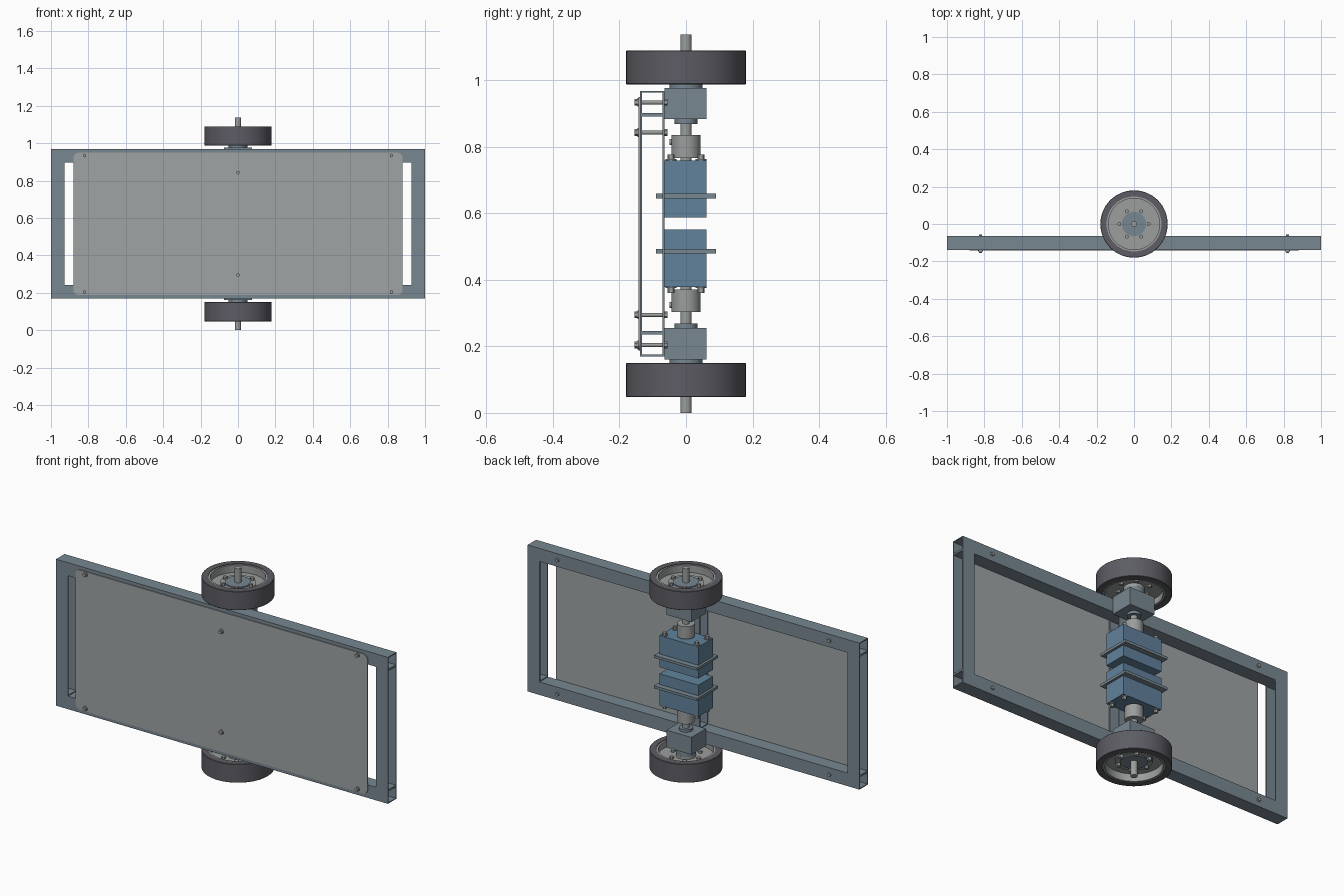
import bpy, bmesh, math
from mathutils import Matrix, Vector

cube = bpy.data.objects.get("Cube")
if cube:
    bpy.data.objects.remove(cube, do_unlink=True)

MID = 0.569   # height of the symmetry plane


def material(name, srgb):
    rgb = [((c + 0.055) / 1.055) ** 2.4 for c in srgb]
    m = bpy.data.materials.new(name)
    m.use_nodes = True
    m.diffuse_color = (*rgb, 1)
    m.node_tree.nodes["Principled BSDF"].inputs["Base Color"].default_value = (*rgb, 1)
    return m


slate = material("slate frame paint", (0.47, 0.53, 0.57))
blue = material("motor blue", (0.38, 0.51, 0.61))
grey = material("panel grey", (0.62, 0.64, 0.64))
steel = material("bare steel", (0.61, 0.62, 0.62))
rubber = material("tyre rubber", (0.36, 0.36, 0.39))


def finish(name, bm, mat, smooth=False):
    bmesh.ops.recalc_face_normals(bm, faces=bm.faces)
    mesh = bpy.data.meshes.new(name)
    bm.to_mesh(mesh)
    bm.free()
    mesh.materials.append(mat)
    ob = bpy.data.objects.new(name, mesh)
    bpy.context.collection.objects.link(ob)
    if smooth:
        bpy.ops.object.select_all(action="DESELECT")
        ob.select_set(True)
        bpy.context.view_layer.objects.active = ob
        bpy.ops.object.shade_smooth_by_angle(angle=math.radians(35))
    return ob


def box(name, x, y, z, mat):
    """Box from (low, high) ranges."""
    bm = bmesh.new()
    size = [abs(r[1] - r[0]) for r in (x, y, z)]
    mid = [(r[0] + r[1]) / 2 for r in (x, y, z)]
    bmesh.ops.create_cube(bm, size=1, matrix=Matrix.Translation(mid) @ Matrix.Diagonal((*size, 1)))
    return finish(name, bm, mat)


def tube(name, x, y, z, mat, wall=0.005):
    """Rectangular hollow section, open along x."""
    bm = bmesh.new()
    rings = []
    for w in (0, wall):
        a, b, c, d = y[0] + w, y[1] - w, z[0] + w, z[1] - w
        rings.append([bm.verts.new((x[0], p, q)) for p, q in ((a, c), (b, c), (b, d), (a, d))])
    outer, inner = rings
    faces = [bm.faces.new((outer[i], outer[(i + 1) % 4], inner[(i + 1) % 4], inner[i]))
             for i in range(4)]
    ext = bmesh.ops.extrude_face_region(bm, geom=faces, use_keep_orig=True)
    moved = [v for v in ext["geom"] if isinstance(v, bmesh.types.BMVert)]
    bmesh.ops.translate(bm, verts=moved, vec=(x[1] - x[0], 0, 0))
    return finish(name, bm, mat)


def rod(bm, start, end, radius, sides=6):
    """Cylinder between two points."""
    a, b = Vector(start), Vector(end)
    turn = (b - a).to_track_quat("Z", "Y").to_matrix().to_4x4()
    bmesh.ops.create_cone(bm, cap_ends=True, segments=sides, radius1=radius, radius2=radius,
                          depth=(b - a).length, matrix=Matrix.Translation((a + b) / 2) @ turn)


def lathe(name, profile, side, mat, steps=48):
    """Closed (radius, offset) profile turned round the axle."""
    bm = bmesh.new()
    vs = [bm.verts.new((r, 0, MID + side * h)) for r, h in profile]
    edges = [bm.edges.new((vs[i], vs[(i + 1) % len(vs)])) for i in range(len(vs))]
    bmesh.ops.spin(bm, geom=vs + edges, cent=(0, 0, 0), axis=(0, 0, 1),
                   angle=math.tau, steps=steps, use_merge=True)
    bmesh.ops.remove_doubles(bm, verts=bm.verts, dist=1e-5)
    return finish(name, bm, mat, True)


def axle_rods(name, pieces, side, mat, sides=32):
    bm = bmesh.new()
    for radius, low, high in pieces:
        rod(bm, (0, 0, MID + side * low), (0, 0, MID + side * high), radius, sides)
    return finish(name, bm, mat, True)


def span(side, low, high):
    return sorted((MID + side * low, MID + side * high))


# Frame: two long rails, two end uprights and a centre upright
DEPTH = (-0.138, -0.065)
for side, word in ((1, "upper"), (-1, "lower")):
    tube(word + "_rail", (-1, 1), DEPTH, span(side, 0.328, 0.399), slate)
for word, x in (("right_upright", (-1, -0.927)), ("left_upright", (0.927, 1)),
                ("centre_upright", (-0.037, 0.037))):
    tube(word, x, DEPTH, (MID - 0.328, MID + 0.328), slate)

# Front panel with rounded corners
bm = bmesh.new()
outline = []
for k in range(4):
    sx, sz = ((1, 1), (-1, 1), (-1, -1), (1, -1))[k]
    for i in range(7):
        t = math.radians(90 * k + 15 * i)
        outline.append(bm.verts.new((sx * 0.85 + 0.03 * math.cos(t), -0.143,
                                     MID + sz * 0.351 + 0.03 * math.sin(t))))
ext = bmesh.ops.extrude_face_region(bm, geom=[bm.faces.new(outline)], use_keep_orig=True)
bmesh.ops.translate(bm, vec=(0, 0.005, 0),
                    verts=[v for v in ext["geom"] if isinstance(v, bmesh.types.BMVert)])
finish("front_panel", bm, grey)

# Panel bolts with washers and nuts
bm = bmesh.new()
for x, h in ((-0.82, 0.365), (0.82, 0.365), (0, 0.274)):
    for side in (1, -1):
        z = MID + side * h
        for y0, y1, r, n in ((-0.15, -0.057, 0.006, 12), (-0.155, -0.146, 0.01, 6),
                             (-0.146, -0.143, 0.013, 16), (-0.065, -0.055, 0.01, 6)):
            rod(bm, (x, y0, z), (x, y1, z), r, n)
finish("panel_bolts", bm, steel)

# Drive train, repeated above and below the middle
TYRE = ((0.147, 0.419), (0.178, 0.419), (0.18, 0.421), (0.18, 0.519), (0.178, 0.521), (0.147, 0.521))
RIM = ((0.016, 0.44), (0.05, 0.44), (0.05, 0.455), (0.137, 0.455), (0.137, 0.422), (0.148, 0.422),
       (0.148, 0.518), (0.137, 0.518), (0.137, 0.478), (0.09, 0.478), (0.09, 0.486), (0.016, 0.486))
for side, word in ((1, "upper_"), (-1, "lower_")):
    # Motor and its mounting plate
    box(word + "motor", (-0.117, 0.117), (-0.064, 0.061), span(side, 0.018, 0.19), blue)
    box(word + "motor_plate", (-0.13, 0.13), (-0.09, 0.09), span(side, 0.076, 0.09), slate)
    bm = bmesh.new()
    for x in (-0.097, 0.097):
        for y in (-0.045, 0.045):
            for r, a, b, n in ((0.016, 0.19, 0.194, 16), (0.011, 0.194, 0.208, 6)):
                rod(bm, (x, y, MID + side * a), (x, y, MID + side * b), r, n)
    z = MID + side * 0.245
    rod(bm, (0, -0.05, z), (0, -0.04, z), 0.009, 12)
    finish(word + "motor_bolts", bm, steel)

    # Axle, coupling and bearing block
    axle_rods(word + "axle", [(0.017, 0.18, 0.569)], side, steel)
    axle_rods(word + "coupling", [(0.044, 0.198, 0.266)], side, steel)
    axle_rods(word + "bearing_collars", [(0.034, 0.3, 0.32), (0.05, 0.4, 0.442)], side, slate)
    box(word + "bearing_block", (-0.075, 0.075), (-0.064, 0.061), span(side, 0.314, 0.408), slate)

    # Wheel
    lathe(word + "tyre", TYRE, side, rubber, 64)
    lathe(word + "wheel_rim", RIM, side, steel)
    axle_rods(word + "hub_plate", [(0.065, 0.484, 0.492)], side, slate)
    bm = bmesh.new()
    for k in range(6):
        t = math.tau * k / 6
        x, y = 0.078 * math.cos(t), 0.078 * math.sin(t)
        rod(bm, (x, y, MID + side * 0.445), (x, y, MID + side * 0.5), 0.011)
    finish(word + "wheel_bolts", bm, steel)
